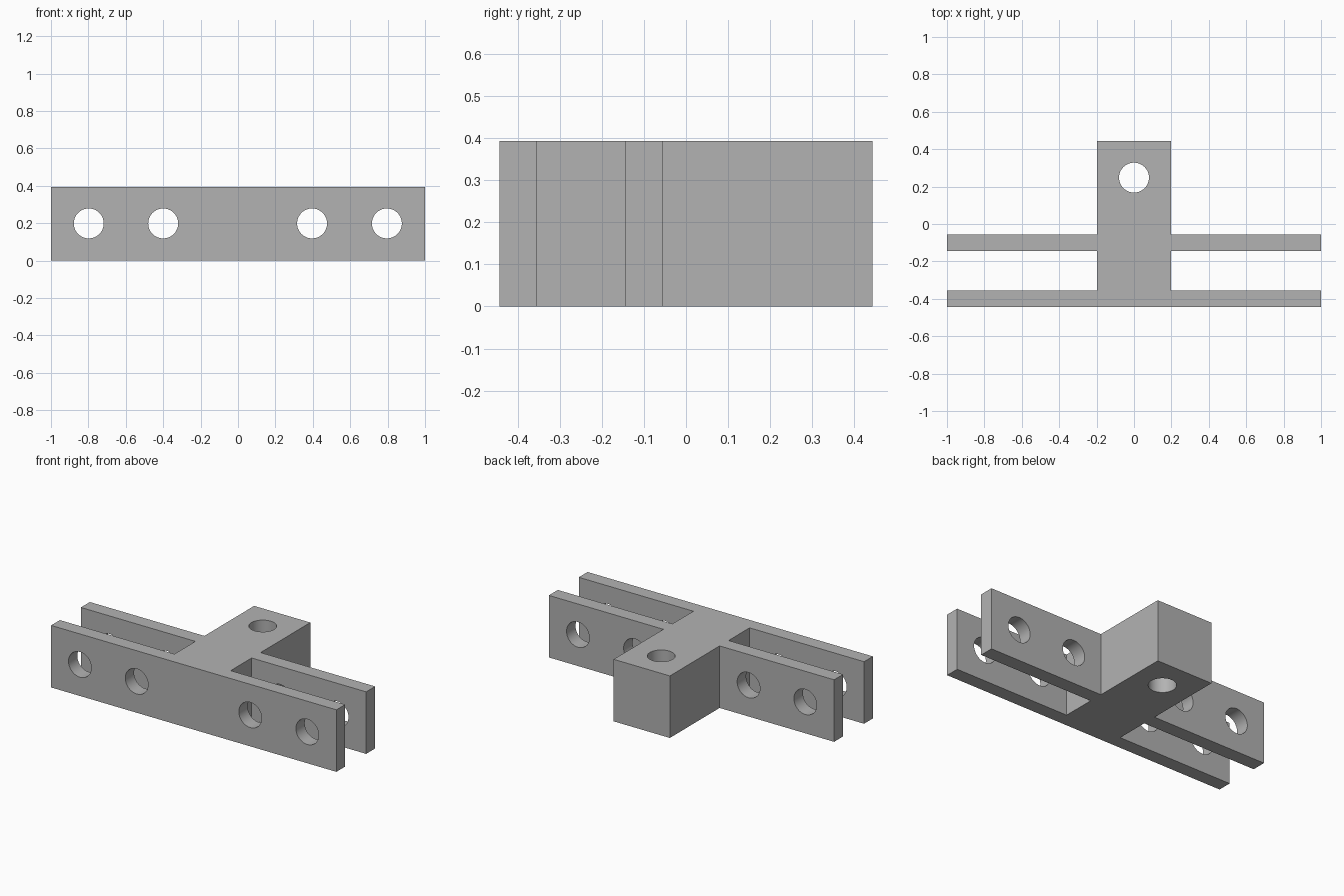
import bpy
import bmesh
import math

cube = bpy.data.objects.get("Cube")
if cube:
    bpy.data.objects.remove(cube, do_unlink=True)

HEIGHT = 0.393
BACK = 0.443          # half depth
STEM = 0.197          # half width of the central block
HOLE_RADIUS = 0.08

grey = bpy.data.materials.new("plain grey")
grey.use_nodes = True
colour = (0.448, 0.448, 0.448, 1)
grey.diffuse_color = colour
grey.node_tree.nodes["Principled BSDF"].inputs["Base Color"].default_value = colour


def extrude_outline(name, outline, height):
    """Solid made by raising a flat outline from the ground."""
    bm = bmesh.new()
    base = bm.faces.new([bm.verts.new((x, y, 0)) for x, y in outline])
    raised = bmesh.ops.extrude_face_region(bm, geom=[base])["geom"]
    verts = [v for v in raised if isinstance(v, bmesh.types.BMVert)]
    bmesh.ops.translate(bm, verts=verts, vec=(0, 0, height))
    bmesh.ops.recalc_face_normals(bm, faces=bm.faces)
    mesh = bpy.data.meshes.new(name)
    bm.to_mesh(mesh)
    bm.free()
    mesh.materials.append(grey)
    obj = bpy.data.objects.new(name, mesh)
    bpy.context.collection.objects.link(obj)
    return obj


def drill(target, name, location, rotation=(0, 0, 0)):
    """Cut a round hole through the target."""
    bpy.ops.mesh.primitive_cylinder_add(
        vertices=64, radius=HOLE_RADIUS, depth=1.2, location=location, rotation=rotation)
    cutter = bpy.context.object
    cutter.name = name
    cutter.data.materials.append(grey)
    cutter.hide_render = True
    cut = target.modifiers.new(name, "BOOLEAN")
    cut.operation = "DIFFERENCE"
    cut.solver = "EXACT"
    cut.object = cutter
    bpy.context.view_layer.objects.active = target
    bpy.ops.object.modifier_apply(modifier=cut.name)
    bpy.data.objects.remove(cutter, do_unlink=True)


# Bracket: two parallel side arms crossing a central block
right_half = [(1, -BACK), (1, -0.355), (STEM, -0.355), (STEM, -0.145),
              (1, -0.145), (1, -0.055), (STEM, -0.055), (STEM, BACK)]
left_half = [(-x, y) for x, y in reversed(right_half)]
bracket = extrude_outline("bracket", right_half + left_half, HEIGHT)

# Bolt holes through both arms
for x in (-0.798, -0.4, 0.396, 0.796):
    drill(bracket, "arm_hole", (x, -0.25, 0.199), (math.pi / 2, 0, 0))

# Vertical hole through the block
drill(bracket, "block_hole", (0, 0.248, HEIGHT / 2))

# Smooth hole walls, crisp edges
bpy.ops.object.select_all(action="DESELECT")
bracket.select_set(True)
bpy.context.view_layer.objects.active = bracket
bpy.ops.object.shade_smooth_by_angle(angle=math.radians(30))
